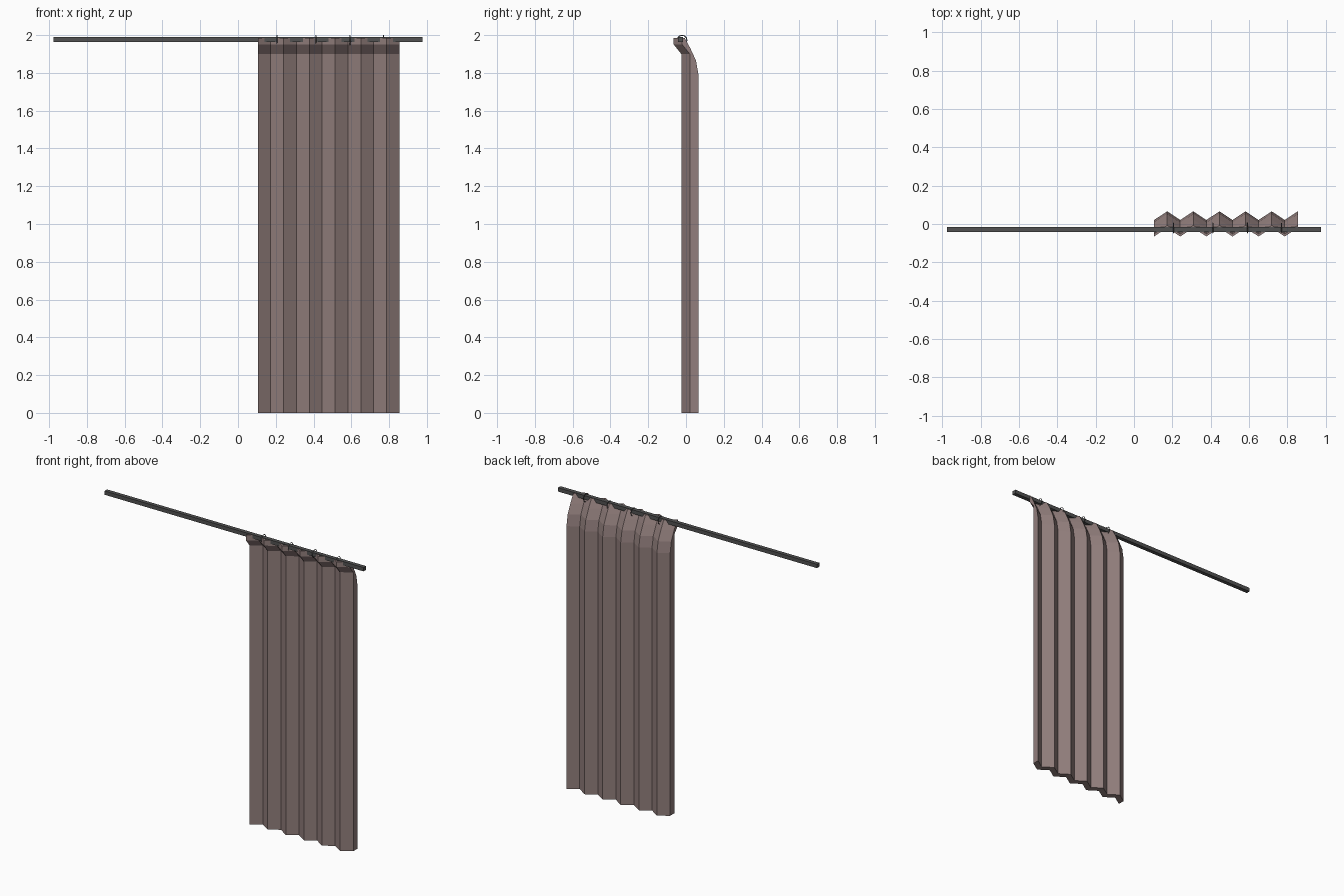
import bpy, bmesh, math

if "Cube" in bpy.data.objects:
    bpy.data.objects.remove(bpy.data.objects["Cube"])

def material(name, rgb):
    m = bpy.data.materials.new(name)
    m.diffuse_color = (*rgb, 1)
    m.use_nodes = True
    m.node_tree.nodes["Principled BSDF"].inputs["Base Color"].default_value = m.diffuse_color
    return m

FABRIC = material("dusty_mauve_fabric", (0.29, 0.212, 0.205))
METAL = material("dark_grey_metal", (0.085, 0.085, 0.085))

# Curtain: side profile (y, z) swept along x, shifted back and forth into pleats
X0, X1, PLEATS, DEPTH = 0.105, 0.855, 11, 0.045
profile = [(-0.025, 0), (-0.025, 1.90), (-0.065, 1.95), (-0.065, 1.986),
           (-0.052, 1.986), (-0.022, 1.93), (0.008, 1.865), (0.021, 1.79), (0.021, 0)]
bm = bmesh.new()
rows = []
for i in range(PLEATS + 1):
    x = X0 + (X1 - X0) * i / PLEATS
    rows.append([bm.verts.new((x, y + DEPTH * (i % 2), z)) for y, z in profile])
n = len(profile)
for a, b in zip(rows, rows[1:]):
    for j in range(n):
        k = (j + 1) % n
        bm.faces.new((a[j], b[j], b[k], a[k]))
bm.faces.new(rows[0])
bm.faces.new(rows[-1][::-1])
bmesh.ops.recalc_face_normals(bm, faces=bm.faces)
mesh = bpy.data.meshes.new("curtain")
bm.to_mesh(mesh)
bm.free()
mesh.materials.append(FABRIC)
bpy.context.collection.objects.link(bpy.data.objects.new("curtain", mesh))

# Square rail
bpy.ops.mesh.primitive_cube_add(size=1, location=(0, -0.029, 1.976))
rail = bpy.context.object
rail.name = "rail"
rail.scale = (1.952, 0.027, 0.026)
rail.data.materials.append(METAL)

# Thin rings around the rail
for i, x in enumerate((0.207, 0.412, 0.592, 0.77)):
    bpy.ops.mesh.primitive_torus_add(major_radius=0.026, minor_radius=0.0025,
                                     major_segments=12, minor_segments=4,
                                     location=(x, -0.021, 1.973),
                                     rotation=(0, math.pi / 2, 0))
    ring = bpy.context.object
    ring.name = f"ring_{i + 1}"
    ring.data.materials.append(METAL)
